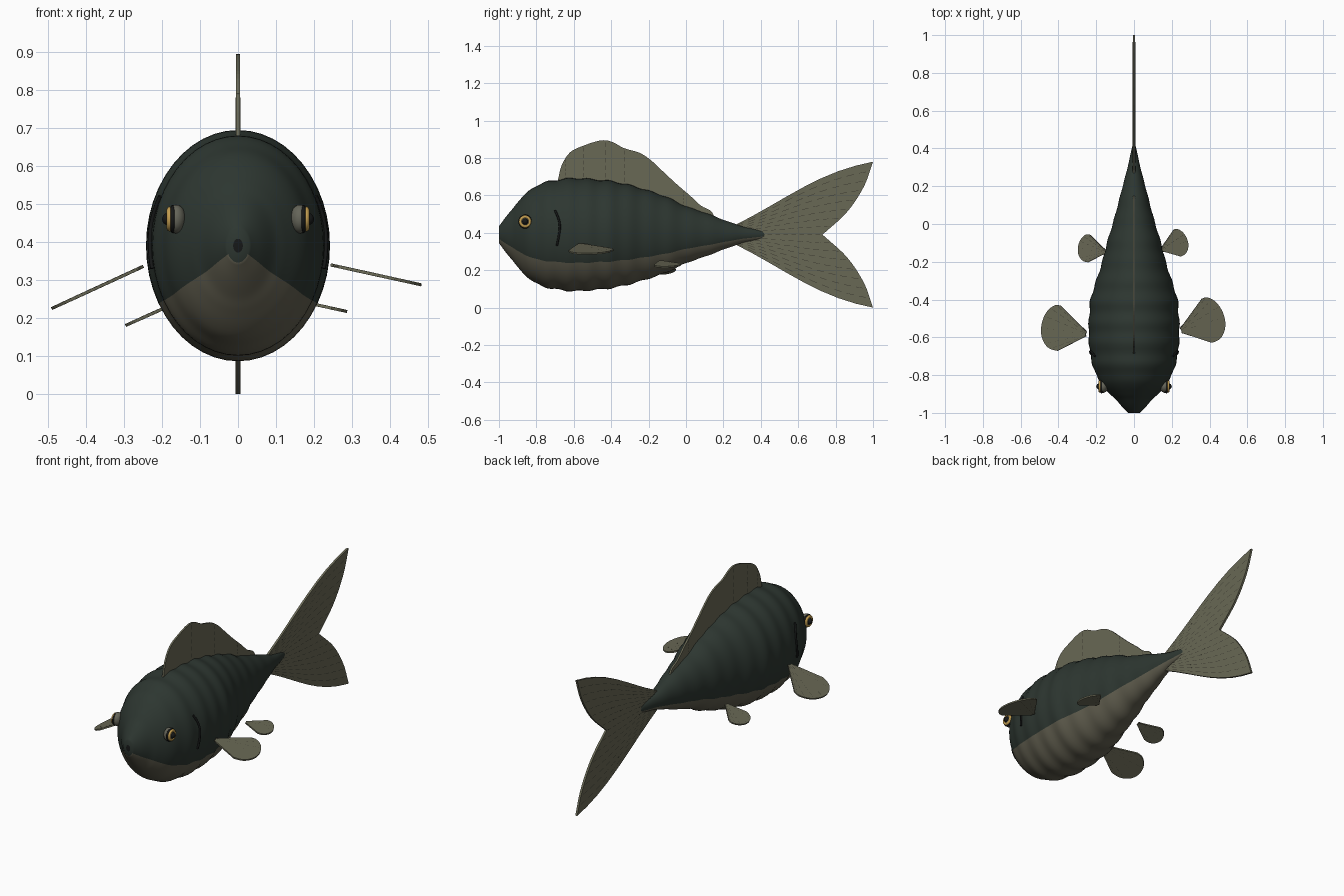
import bpy
import math
from mathutils import Vector

if "Cube" in bpy.data.objects:
    bpy.data.objects.remove(bpy.data.objects["Cube"])

AXIS = 0.39  # height of the body's centre line


def material(name, rgb):
    m = bpy.data.materials.new(name)
    m.use_nodes = True
    m.diffuse_color = (*rgb, 1)
    m.node_tree.nodes["Principled BSDF"].inputs["Base Color"].default_value = (*rgb, 1)
    return m


BACK = material("dark green back", (0.026, 0.037, 0.030))
BELLY = material("olive belly", (0.115, 0.108, 0.075))
FIN = material("olive fin", (0.14, 0.138, 0.09))
RAY = material("dark fin ray", (0.045, 0.043, 0.03))
GOLD = material("gold iris", (0.55, 0.34, 0.08))
GREY = material("grey eye", (0.13, 0.13, 0.10))
BLACK = material("black", (0.008, 0.009, 0.009))


def smooth_path(points, steps):
    """Catmull-Rom samples through the points."""
    p = [Vector(q) for q in points]
    p = [2 * p[0] - p[1]] + p + [2 * p[-1] - p[-2]]
    out = []
    for i in range(1, len(p) - 2):
        a, b, c, d = p[i - 1:i + 3]
        for k in range(steps):
            t = k / steps
            out.append(0.5 * (2 * b + (c - a) * t + (2 * a - 5 * b + 4 * c - d) * t ** 2
                              + (3 * b - a - 3 * c + d) * t ** 3))
    return out + [p[-2]]


def mesh_object(name, verts, faces, mats):
    me = bpy.data.meshes.new(name)
    me.from_pydata(verts, [], faces)
    for m in mats:
        me.materials.append(m)
    ob = bpy.data.objects.new(name, me)
    bpy.context.collection.objects.link(ob)
    return ob


def tubes(name, paths, radius, mat):
    cu = bpy.data.curves.new(name, "CURVE")
    cu.dimensions = "3D"
    cu.bevel_depth = radius
    cu.bevel_resolution = 1
    cu.use_fill_caps = True
    for path in paths:
        sp = cu.splines.new("POLY")
        sp.points.add(len(path) - 1)
        for pt, co in zip(sp.points, path):
            pt.co = (*co, 1)
    cu.materials.append(mat)
    ob = bpy.data.objects.new(name, cu)
    bpy.context.collection.objects.link(ob)


# Body: elliptical rings (y, half width, half height) with a gentle ripple
PROFILE = smooth_path([
    (-1.0, 0.03, 0.045), (-0.97, 0.06, 0.085), (-0.93, 0.095, 0.135), (-0.9, 0.13, 0.175),
    (-0.86, 0.165, 0.215), (-0.8, 0.2, 0.262), (-0.72, 0.225, 0.288), (-0.6, 0.24, 0.302),
    (-0.5, 0.238, 0.296), (-0.4, 0.23, 0.286), (-0.3, 0.2, 0.265), (-0.2, 0.168, 0.235),
    (-0.1, 0.143, 0.2), (0.0, 0.113, 0.152), (0.1, 0.086, 0.118), (0.2, 0.06, 0.08),
    (0.3, 0.034, 0.045), (0.4, 0.012, 0.022), (0.42, 0.006, 0.01)], 6)
SEG = 48


def body_size(y):
    for a, b in zip(PROFILE, PROFILE[1:]):
        if a[0] <= y <= b[0]:
            return a.lerp(b, (y - a[0]) / (b[0] - a[0]))
    return PROFILE[-1]


verts, faces = [], []
for y, w, h in PROFILE:
    r = 1 + 0.014 * math.cos(2 * math.pi * (y + 0.63) / 0.11)
    for s in range(SEG):
        a = 2 * math.pi * s / SEG
        verts.append((w * r * math.cos(a), y, AXIS + h * r * math.sin(a)))
rings = len(PROFILE)
for i in range(rings - 1):
    for s in range(SEG):
        n = (s + 1) % SEG
        faces.append((i * SEG + s, i * SEG + n, (i + 1) * SEG + n, (i + 1) * SEG + s))
faces.append(tuple(reversed(range(SEG))))
faces.append(tuple(range((rings - 1) * SEG, rings * SEG)))
body = mesh_object("body", verts, [f[::-1] for f in faces], [BACK, BELLY])
body.data.shade_smooth()
for i, f in enumerate(body.data.polygons[:(rings - 1) * SEG]):
    f.material_index = int(SEG * 7 / 12 <= i % SEG < SEG * 11 / 12)


# Fins: sheet lofted from a base line to an outer edge, with dashed rays
def fin(name, base, edge, ray_step, dashes, bow=lambda p, t: p, thickness=0.01):
    base, edge = [Vector(b) for b in base], [Vector(e) for e in edge]
    rows, n = 8, len(edge)

    def at(i, t):
        return bow(base[i].lerp(edge[i], t), t)

    v = [at(i, k / rows) for k in range(rows + 1) for i in range(n)]
    f = [(k * n + i, k * n + i + 1, (k + 1) * n + i + 1, (k + 1) * n + i)
         for k in range(rows) for i in range(n - 1)]
    ob = mesh_object(name, v, f, [FIN])
    mod = ob.modifiers.new("thickness", "SOLIDIFY")
    mod.thickness, mod.offset = thickness, 0
    paths = [[at(i, (d + q) / dashes) for q in (0.1, 0.4, 0.7)]
             for i in range(ray_step, n - 1, ray_step) for d in range(dashes)]
    tubes(name + "_rays", paths, thickness * 0.56, RAY)


# Dorsal fin
crest = smooth_path([(0, y, z) for y, z in (
    (-0.685, 0.68), (-0.665, 0.76), (-0.62, 0.83), (-0.55, 0.865), (-0.46, 0.893),
    (-0.4, 0.888), (-0.33, 0.852), (-0.25, 0.828), (-0.19, 0.79), (-0.12, 0.725),
    (-0.05, 0.66), (0.02, 0.6), (0.08, 0.545), (0.135, 0.515), (0.16, 0.46))], 4)
fin("dorsal_fin", [(0, p.y, AXIS + body_size(p.y)[2] - 0.03) for p in crest], crest, 6, 6)

# Forked tail fin
upper = smooth_path([(0, 1.0, 0.78), (0, 0.95, 0.645), (0, 0.86, 0.51), (0, 0.73, AXIS)], 8)
lower = [Vector((0, p.y, 2 * AXIS - p.z)) for p in reversed(upper[:-1])]
tail_edge = upper + lower
count = len(tail_edge)
tail_base = [(0, 0.26, 0.44 - 0.1 * i / (count - 1)) for i in range(count)]


def tail_bow(p, t):
    return Vector((0, p.y, p.z + 0.16 * math.sin(math.pi * t) * (p.z - AXIS)))


fin("tail_fin", tail_base, tail_edge, 3, 11, tail_bow, 0.012)


# Paired fins: fans of (angle, radius) around a root, drooping outward
FAN = smooth_path([(36, 0.215, 0), (31, 0.24, 0), (18, 0.256, 0), (0, 0.258, 0),
                   (-14, 0.25, 0), (-27, 0.228, 0), (-36, 0.19, 0)], 4)


def fan_fin(name, side, root, size, yaw, droop):
    def point(angle, radius):
        a = math.radians(angle + yaw)
        out = radius * size * math.cos(a)
        return (side * (root[0] + out), root[1] + radius * size * math.sin(a),
                root[2] - droop * out)
    fin(name, [point(a, 0.02) for a, r, _ in FAN], [point(a, r) for a, r, _ in FAN],
        3, 5, thickness=0.008)


fan_fin("left_pectoral_fin", 1, (0.232, -0.57, 0.342), 1.0, 18, 0.22)
fan_fin("right_pectoral_fin", -1, (0.235, -0.585, 0.342), 1.0, 9, 0.46)
fan_fin("left_pelvic_fin", 1, (0.135, -0.14, 0.25), 0.61, 20, 0.22)
fan_fin("right_pelvic_fin", -1, (0.14, -0.15, 0.25), 0.61, 9, 0.45)


# Eyes, gills and mouth
def ball(name, loc, scale, mat):
    bpy.ops.mesh.primitive_uv_sphere_add(segments=24, ring_count=12, radius=1, location=loc)
    finish(name, scale, mat)


def ring(name, loc, rot, major, minor, mat, scale=(1, 1, 1)):
    bpy.ops.mesh.primitive_torus_add(major_segments=28, minor_segments=8, location=loc,
                                     rotation=rot, major_radius=major, minor_radius=minor)
    finish(name, scale, mat)


def finish(name, scale, mat):
    ob = bpy.context.object
    ob.name = name
    ob.scale = scale
    ob.data.materials.append(mat)
    ob.data.shade_smooth()


quarter = math.pi / 2
for label, s in (("left", 1), ("right", -1)):
    ball(label + "_eyeball", (s * 0.163, -0.86, 0.46), (0.026, 0.034, 0.038), GREY)
    ring(label + "_iris", (s * 0.18, -0.86, 0.46), (0, quarter, 0), 0.025, 0.008, GOLD)
    ring(label + "_eye_rim", (s * 0.172, -0.86, 0.46), (0, quarter, 0), 0.031, 0.006, BLACK)
    ball(label + "_pupil", (s * 0.184, -0.86, 0.46), (0.016, 0.016, 0.016), BLACK)
    gill = []
    for p in smooth_path([(0, -0.70, 0.52), (0, -0.68, 0.47), (0, -0.675, 0.42),
                          (0, -0.69, 0.33)], 5):
        _, w, h = body_size(p.y)
        gill.append((s * w * math.sqrt(1 - ((p.z - AXIS) / h) ** 2), p.y, p.z))
    tubes(label + "_gill", [gill], 0.006, BLACK)

ring("lips", (0, -0.99, AXIS), (quarter, 0, 0), 0.026, 0.009, BACK, (1, 1.35, 1))
ball("mouth_opening", (0, -0.997, AXIS), (0.02, 0.004, 0.028), BLACK)
